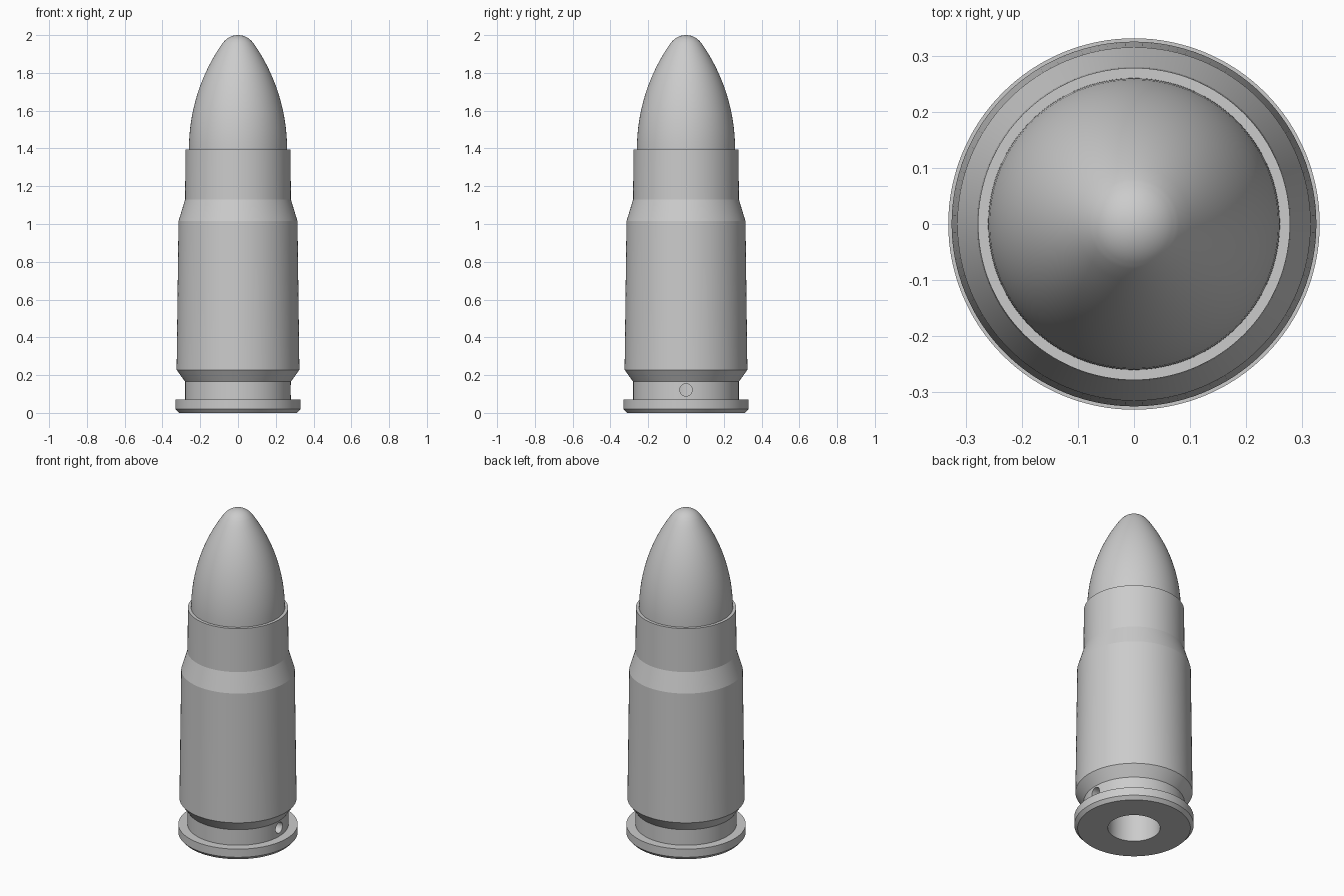
import bpy
import bmesh
from math import sin, cos, asin, pi, radians

cube = bpy.data.objects.get("Cube")
if cube:
    bpy.data.objects.remove(cube, do_unlink=True)

grey = bpy.data.materials.new("plain grey")
grey.use_nodes = True
colour = (0.6, 0.6, 0.6, 1)
grey.diffuse_color = colour
grey.node_tree.nodes["Principled BSDF"].inputs["Base Color"].default_value = colour


def lathe(name, profile, segments=128):
    """Spin a (radius, height) profile around z into a closed solid."""
    bm = bmesh.new()
    verts = [bm.verts.new((r, 0, z)) for r, z in profile]
    edges = [bm.edges.new(pair) for pair in zip(verts, verts[1:])]
    bmesh.ops.spin(bm, geom=verts + edges, cent=(0, 0, 0), axis=(0, 0, 1),
                   angle=2 * pi, steps=segments)
    bmesh.ops.remove_doubles(bm, verts=bm.verts, dist=0.0001)
    bmesh.ops.recalc_face_normals(bm, faces=bm.faces)
    mesh = bpy.data.meshes.new(name)
    bm.to_mesh(mesh)
    bm.free()
    mesh.materials.append(grey)
    obj = bpy.data.objects.new(name, mesh)
    bpy.context.collection.objects.link(obj)
    return obj


def activate(obj):
    bpy.ops.object.select_all(action='DESELECT')
    obj.select_set(True)
    bpy.context.view_layer.objects.active = obj


# Case: base pocket, chamfered rim, groove, tapered body, shoulder and neck
case = lathe("case", [
    (0, 0.17), (0.145, 0.17), (0.145, 0),
    (0.313, 0), (0.331, 0.02), (0.331, 0.07),
    (0.28, 0.07), (0.28, 0.165),
    (0.325, 0.228), (0.315, 1.015),
    (0.28, 1.13), (0.278, 1.395), (0, 1.395),
])

# Small round hole through the groove wall into the base pocket
bpy.ops.mesh.primitive_cylinder_add(vertices=32, radius=0.033, depth=0.34,
                                    location=(0.23, 0, 0.122),
                                    rotation=(0, pi / 2, 0))
cutter = bpy.context.object
cutter.name = "hole_cutter"
cutter.hide_render = True
cutter.data.materials.append(grey)
activate(case)
cut = case.modifiers.new("side hole", 'BOOLEAN')
cut.operation = 'DIFFERENCE'
cut.solver = 'EXACT'
cut.object = cutter
bpy.ops.object.modifier_apply(modifier=cut.name)
bpy.data.objects.remove(cutter, do_unlink=True)

# Pointed tip: a long arc running tangent into a small rounded nose
base_r, base_z, nose_z, nose_r = 0.26, 1.395, 1.96, 0.08
rise = nose_z - base_z
drop = base_r - nose_r
arc = (drop ** 2 + rise ** 2) / (2 * drop)
lean = asin(rise / arc)
ball = nose_r / cos(lean)
ball_z = 2 - ball
profile = [(0, 1.35), (base_r, 1.35)]
for i in range(17):
    a = lean * i / 16
    profile.append((base_r - arc + arc * cos(a), base_z + arc * sin(a)))
for i in range(1, 11):
    a = lean + (pi / 2 - lean) * i / 10
    profile.append((max(0, ball * cos(a)), ball_z + ball * sin(a)))
tip = lathe("pointed_tip", profile)

for part in (case, tip):
    activate(part)
    bpy.ops.object.shade_smooth_by_angle(angle=radians(12))
